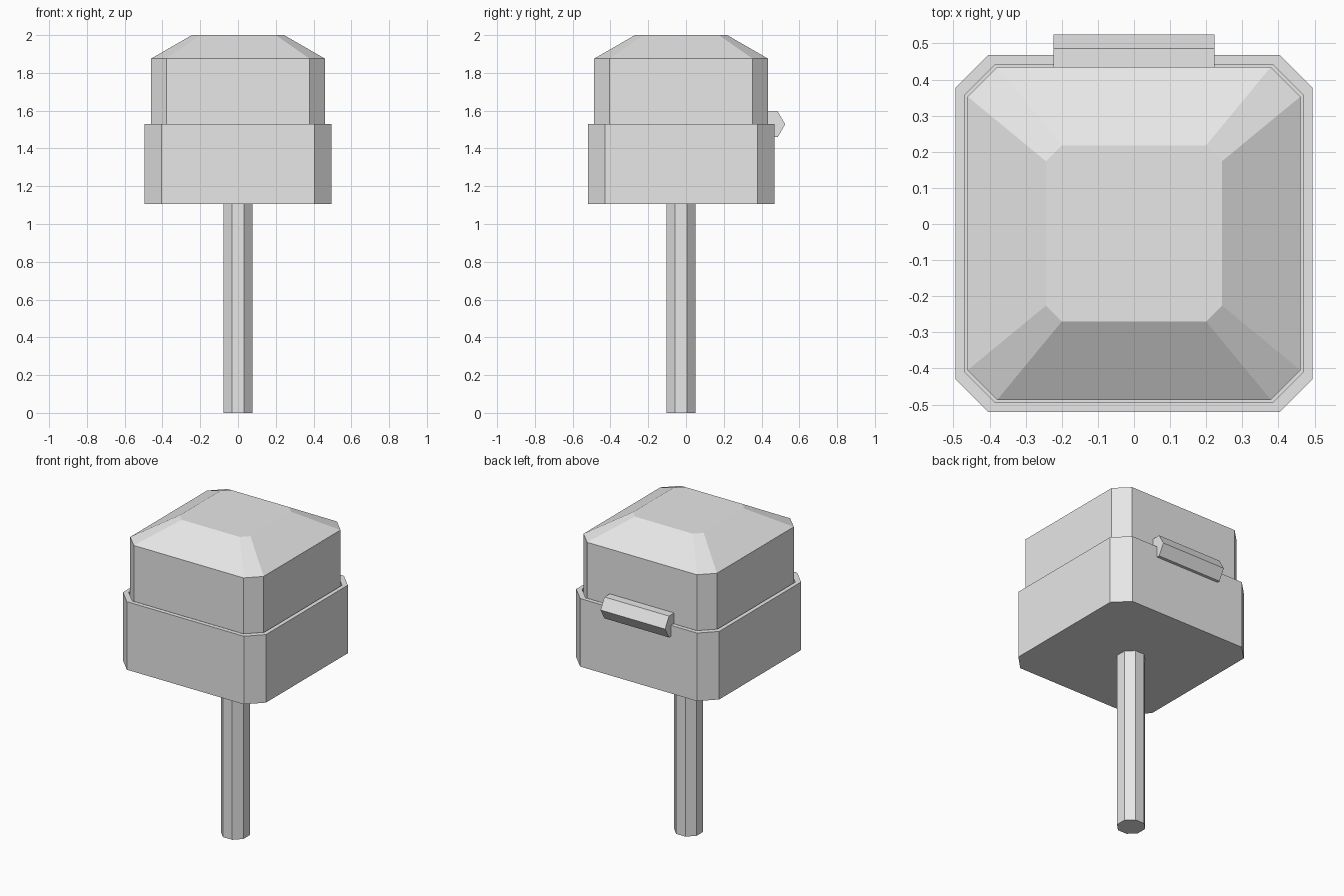
import bpy, bmesh, math
from mathutils import Matrix

cube = bpy.data.objects.get("Cube")
if cube:
    bpy.data.objects.remove(cube, do_unlink=True)

CENTRE_Y = -0.026

grey = bpy.data.materials.new("light grey")
grey.use_nodes = True
colour = (0.8, 0.8, 0.8, 1)
grey.diffuse_color = colour
grey.node_tree.nodes["Principled BSDF"].inputs["Base Color"].default_value = colour


def finish(name, bm):
    bmesh.ops.recalc_face_normals(bm, faces=bm.faces[:])
    mesh = bpy.data.meshes.new(name)
    bm.to_mesh(mesh)
    bm.free()
    mesh.materials.append(grey)
    obj = bpy.data.objects.new(name, mesh)
    bpy.context.collection.objects.link(obj)
    return obj


def chamfered_square(half, cut):
    """Counter-clockwise outline of a square with cut corners."""
    k = half - cut
    corner = [(half, k), (k, half)]
    points = []
    for _ in range(4):
        points += corner
        corner = [(-y, x) for x, y in corner]
    return points


def loft(name, sections):
    """Closed solid through (z, half width, corner cut) sections."""
    bm = bmesh.new()
    rings = [[bm.verts.new((x, y + CENTRE_Y, z)) for x, y in chamfered_square(half, cut)]
             for z, half, cut in sections]
    for low, high in zip(rings, rings[1:]):
        for i in range(8):
            j = (i + 1) % 8
            bm.faces.new((low[i], low[j], high[j], high[i]))
    bm.faces.new(rings[0][::-1])
    bm.faces.new(rings[-1])
    return finish(name, bm)


# Octagonal post
loft("post", [(0, 0.077, 0.045), (1.12, 0.077, 0.045)])

# Lower box with a thin rim and a recess that holds the lid
loft("lower_box", [(1.105, 0.494, 0.09), (1.53, 0.494, 0.09),
                   (1.53, 0.468, 0.084), (1.48, 0.468, 0.084)])

# Lid with a sloping roof
loft("lid", [(1.47, 0.461, 0.082), (1.875, 0.461, 0.082), (2.0, 0.244, 0.044)])

# Six-sided hinge bar across the back
bm = bmesh.new()
place = Matrix.Translation((0, 0.448, 1.528)) @ Matrix.Rotation(math.pi / 2, 4, 'Y')
bmesh.ops.create_cone(bm, cap_ends=True, segments=6, radius1=0.077, radius2=0.077,
                      depth=0.446, matrix=place)
# A point of the hexagon must face straight back
for v in bm.verts:
    v.co.y -= 0.448
    v.co.z -= 1.528
if max(v.co.y for v in bm.verts) < 0.07:
    bmesh.ops.rotate(bm, verts=bm.verts[:], matrix=Matrix.Rotation(math.pi / 6, 3, 'X'))
bmesh.ops.translate(bm, verts=bm.verts[:], vec=(0, 0.448, 1.528))
finish("hinge", bm)
